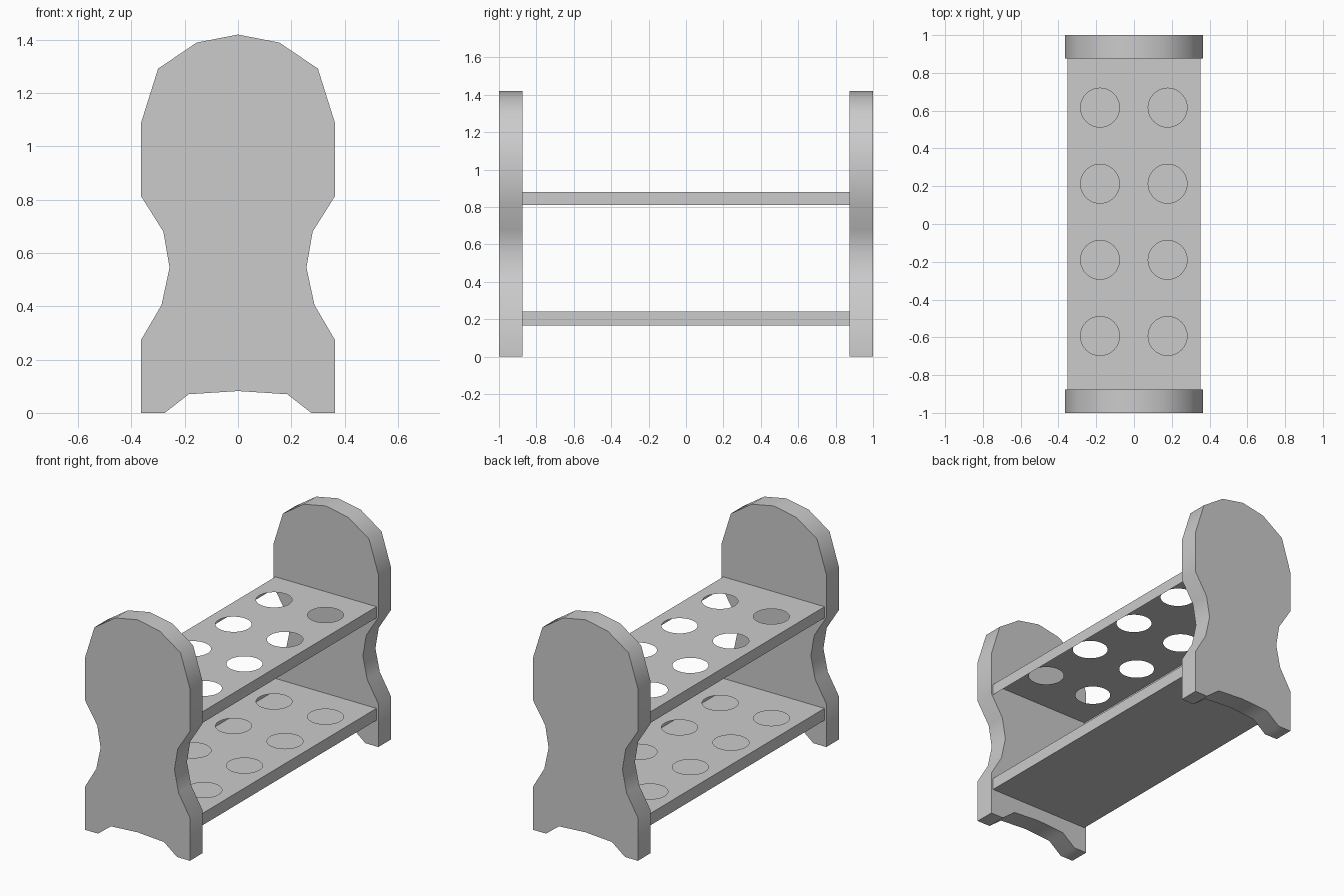
import bpy, bmesh, math

if "Cube" in bpy.data.objects:
    bpy.data.objects.remove(bpy.data.objects["Cube"])

END_Y = 0.875      # inner face of the end panels
HALF_W = 0.352     # half width of the shelves
HOLE_R = 0.103
HOLES = [(x, -0.593 + 0.403 * i) for x in (-0.18, 0.178) for i in range(4)]


def finish(bm, name):
    mesh = bpy.data.meshes.new(name)
    bm.to_mesh(mesh)
    bm.free()
    obj = bpy.data.objects.new(name, mesh)
    bpy.context.collection.objects.link(obj)
    return obj


def loop(bm, points):
    verts = [bm.verts.new(p) for p in points]
    edges = [bm.edges.new((a, b)) for a, b in zip(verts, verts[1:] + verts[:1])]
    return verts, edges


# End panels: rounded top, pinched waist, arched foot
half = [(0, 1.42), (0.155, 1.39), (0.30, 1.292), (0.365, 1.085), (0.365, 0.815),
        (0.28, 0.68), (0.257, 0.545), (0.287, 0.405), (0.365, 0.272), (0.365, 0),
        (0.275, 0), (0.185, 0.07), (0, 0.082)]
profile = half + [(-x, z) for x, z in reversed(half[1:-1])]


def end_panel(name, y0, y1):
    bm = bmesh.new()
    face = bm.faces.new([bm.verts.new((x, y0, z)) for x, z in profile])
    out = bmesh.ops.extrude_face_region(bm, geom=[face], use_keep_orig=True)
    moved = [g for g in out["geom"] if isinstance(g, bmesh.types.BMVert)]
    bmesh.ops.translate(bm, verts=moved, vec=(0, y1 - y0, 0))
    bmesh.ops.recalc_face_normals(bm, faces=bm.faces[:])
    obj = finish(bm, name)
    bpy.ops.object.select_all(action='DESELECT')
    obj.select_set(True)
    bpy.context.view_layer.objects.active = obj
    bpy.ops.object.shade_smooth_by_angle(angle=math.radians(50))


# Shelves: pierced sheet on a hollow rim, with an optional closed bottom
def shelf(name, z0, z1, closed):
    bm = bmesh.new()
    corners = [(-HALF_W, -END_Y), (HALF_W, -END_Y), (HALF_W, END_Y), (-HALF_W, END_Y)]
    top, edges = loop(bm, [(x, y, z1) for x, y in corners])
    for cx, cy in HOLES:
        ring = [2 * math.pi * i / 40 for i in range(40)]
        edges += loop(bm, [(cx + HOLE_R * math.cos(a), cy + HOLE_R * math.sin(a), z1)
                           for a in ring])[1]
    bmesh.ops.triangle_fill(bm, edges=edges, use_beauty=True, normal=(0, 0, 1))
    for f in bm.faces:
        f.normal_update()
        if f.normal.z < 0:
            f.normal_flip()
    low = [bm.verts.new((x, y, z0)) for x, y in corners]
    for i in range(4):
        j = (i + 1) % 4
        bm.faces.new((low[i], low[j], top[j], top[i]))
    if closed:
        bm.faces.new(low[::-1])
    finish(bm, name)


end_panel("front_end_panel", -1.0, -END_Y)
end_panel("back_end_panel", END_Y, 1.0)
shelf("upper_shelf", 0.81, 0.88, False)
shelf("lower_shelf", 0.165, 0.24, True)
